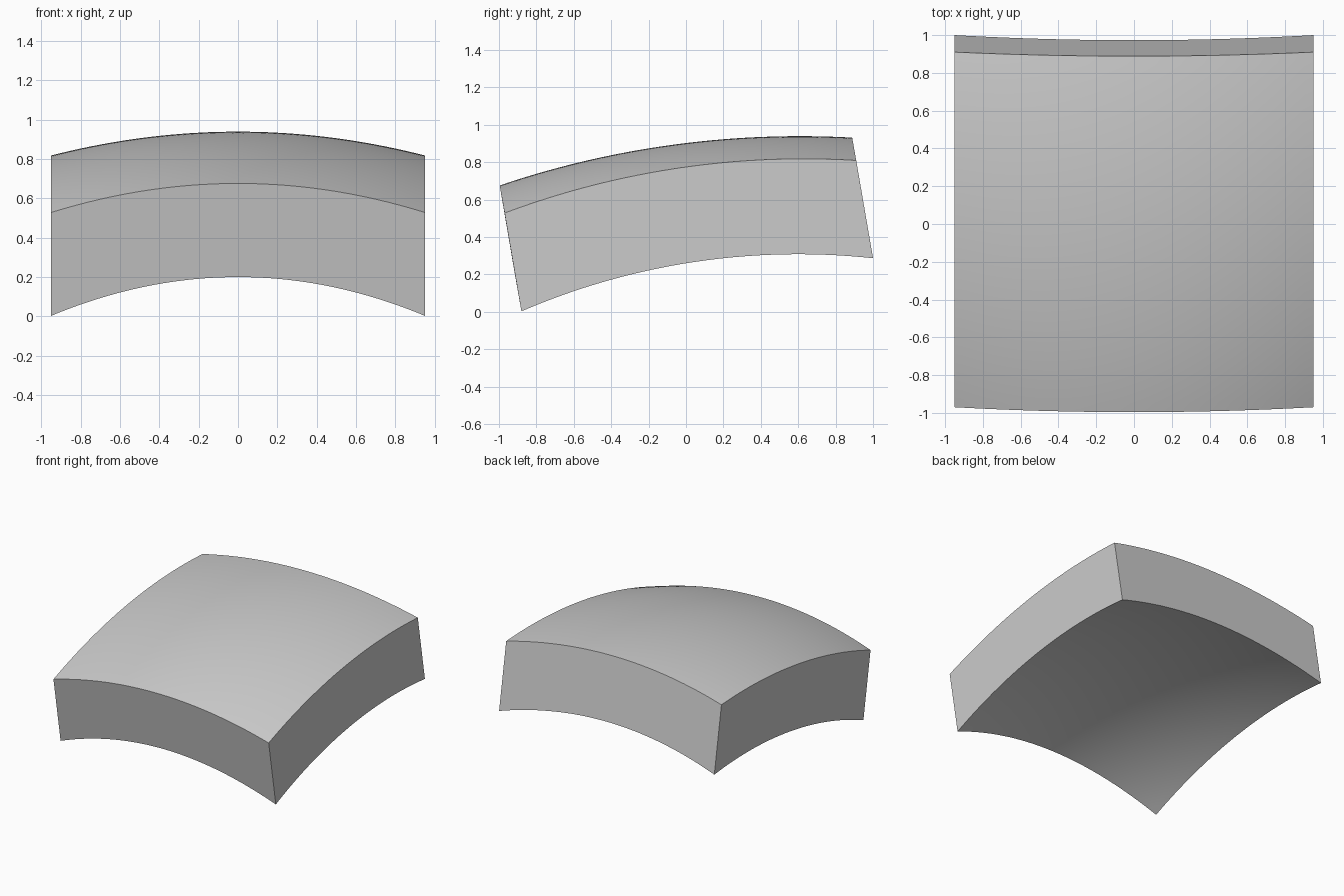
import bpy
import bmesh
import math

cube = bpy.data.objects.get("Cube")
if cube:
    bpy.data.objects.remove(cube, do_unlink=True)

HALF_WIDTH = 0.95
TILT = math.radians(10)
SEGMENTS = 40

# Each skin: y span, apex y and z, and radius of its side edge arc,
# then the crown height at the apex and how it grows away from it
TOP = dict(y0=-0.97, y1=0.91, ya=0.63, za=0.818, r=4.56, crown=0.123, grow=0.0105)
BOTTOM = dict(y0=-0.88, y1=1.0, ya=0.6, za=0.308, r=3.74, crown=0.152, grow=0.022)


def skin_point(skin, s, t):
    """Place a point from s across the width and t along the length, both -1 to 1."""
    y = skin["y0"] + (skin["y1"] - skin["y0"]) * (t + 1) / 2
    off = y - skin["ya"]
    z = skin["za"] - skin["r"] + math.sqrt(skin["r"] ** 2 - off ** 2)
    rise = (skin["crown"] + skin["grow"] * off ** 2) * (1 - s * s)
    return (s * HALF_WIDTH, y - rise * math.sin(TILT), z + rise * math.cos(TILT))


# Flat grid thickened into a closed slab
bm = bmesh.new()
bmesh.ops.create_grid(bm, x_segments=SEGMENTS, y_segments=SEGMENTS, size=1)
extruded = bmesh.ops.extrude_face_region(bm, geom=bm.faces[:], use_keep_orig=True)
for v in extruded["geom"]:
    if isinstance(v, bmesh.types.BMVert):
        v.co.z = 1

# Bend both skins into their domed, tilted shapes
for v in bm.verts:
    v.co = skin_point(TOP if v.co.z > 0.5 else BOTTOM, v.co.x, v.co.y)
bmesh.ops.recalc_face_normals(bm, faces=bm.faces[:])

mesh = bpy.data.meshes.new("curved_block")
bm.to_mesh(mesh)
bm.free()
block = bpy.data.objects.new("curved_block", mesh)
bpy.context.collection.objects.link(block)

# Smooth domes with crisp corners
bpy.ops.object.select_all(action="DESELECT")
block.select_set(True)
bpy.context.view_layer.objects.active = block
bpy.ops.object.shade_smooth_by_angle(angle=math.radians(30))
